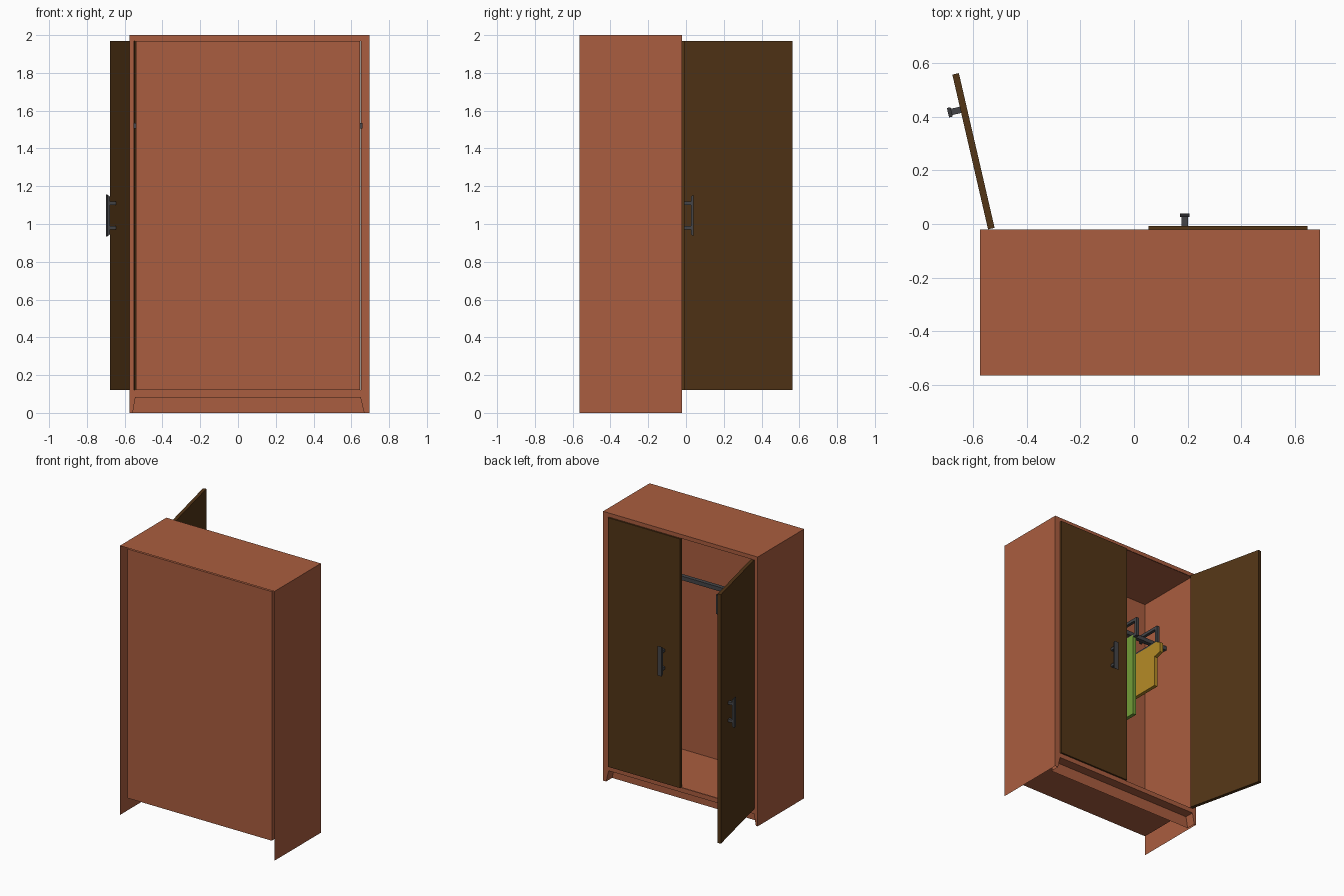
import bpy, math
from mathutils import Matrix, Vector

if "Cube" in bpy.data.objects:
    bpy.data.objects.remove(bpy.data.objects["Cube"])

def mat(name, col):
    m = bpy.data.materials.new(name)
    m.diffuse_color = (*col, 1)
    m.use_nodes = True
    m.node_tree.nodes["Principled BSDF"].inputs["Base Color"].default_value = m.diffuse_color
    return m

WOOD = mat("terracotta", (0.40, 0.11, 0.05))
BROWN = mat("dark_brown", (0.085, 0.035, 0.008))
GREY = mat("dark_grey", (0.06, 0.06, 0.065))
GREEN = mat("green", (0.17, 0.34, 0.04))
YELLOW = mat("mustard", (0.46, 0.26, 0.02))

def mesh(name, verts, faces, m, mtx=Matrix()):
    me = bpy.data.meshes.new(name)
    me.from_pydata([mtx @ Vector(v) for v in verts], [], faces)
    me.materials.append(m)
    ob = bpy.data.objects.new(name, me)
    bpy.context.collection.objects.link(ob)
    return ob

BOX = {"b": (0, 3, 2, 1), "t": (4, 5, 6, 7), "-y": (0, 1, 5, 4),
       "+x": (1, 2, 6, 5), "+y": (2, 3, 7, 6), "-x": (3, 0, 4, 7)}

def box(name, x0, x1, y0, y1, z0, z1, m, mtx=Matrix(), skip=()):
    v = [(x, y, z) for z in (z0, z1)
         for x, y in ((x0, y0), (x1, y0), (x1, y1), (x0, y1))]
    return mesh(name, v, [f for k, f in BOX.items() if k not in skip], m, mtx)

def slab(name, pts, x, t, m):
    """Extrude a (y, z) outline along x, centred on x."""
    n = len(pts)
    v = [(x + s * t / 2, *p) for s in (-1, 1) for p in pts]
    f = [tuple(range(n))[::-1], tuple(range(n, 2 * n))]
    f += [(i, (i + 1) % n, n + (i + 1) % n, n + i) for i in range(n)]
    return mesh(name, v, f, m)

# Outer shell: thin sides and top, open at the back and bottom
L, R, F, B = -0.575, 0.695, -0.02, -0.565
box("outer_shell", L, R, B, F, 0, 2, WOOD, skip=("b", "-y", "+y"))

# Door-side frame with a door opening and a tapered toe opening
DL, DR, D0, D1 = -0.55, 0.65, 0.12, 1.97
TL, TR, TZ = -0.545, 0.65, 0.085
frame = [(L, 0), (R, 0), (R, 2), (L, 2), (DL, D0), (DR, D0), (DR, D1), (DL, D1),
         (-0.56, 0), (0.67, 0), (TR, TZ), (TL, TZ)]
mesh("front_frame", [(x, F, z) for x, z in frame],
     [(3, 2, 6, 7), (2, 1, 9, 10, 5, 6), (0, 3, 7, 4, 11, 8), (4, 5, 10, 11)], WOOD)

# Recessed toe kick
TD = F - 0.07
mesh("toe_kick", [(x, y, z) for y in (F, TD) for x, z in frame[8:]],
     [(4, 5, 6, 7), (1, 5, 6, 2), (2, 6, 7, 3), (3, 7, 4, 0)], WOOD)

# Inner compartment, open towards the doors
box("inner_compartment", -0.54, 0.645, -0.525, F - 0.002, D0, D1, WOOD, skip=("+y",))

# Doors with pull handles, built from the hinge edge
def door(side, mtx, hx):
    box(side + "_door", 0, 0.593, -0.025, 0, D0, D1, BROWN, mtx)
    for i, z in enumerate((0.98, 1.11)):
        box(f"{side}_handle_stem_{i}", hx - 0.012, hx + 0.012, 0, 0.036,
            z - 0.01, z + 0.01, GREY, mtx)
    a = 0.018
    v = [(hx + x, y, z) for x in (-a, a)
         for y, z in ((0.034, 0.945), (0.048, 0.935), (0.048, 1.155), (0.034, 1.145))]
    mesh(side + "_handle_bar", v, [(0, 1, 2, 3), (7, 6, 5, 4), (0, 4, 5, 1),
         (1, 5, 6, 2), (2, 6, 7, 3), (3, 7, 4, 0)], GREY, mtx)

door("closed", Matrix.Translation((0.055, -0.008, 0)), 0.135)
door("open", Matrix.Translation((-0.545, F, 0)) @
     Matrix.Rotation(math.radians(103), 4, "Z"), 0.458)

# Hanging rail
RY = -0.31
box("hanging_rail", -0.552, 0.66, RY - 0.015, RY + 0.015, 1.505, 1.535, GREY)

# Boxy hangers: hook over the rail, drop, and lower arm
def hanger(name, x):
    t, c = 0.011, RY
    hook = [(c - 0.03, 1.50), (c - 0.03, 1.558), (c + 0.165, 1.558), (c + 0.165, 1.415),
            (c - 0.155, 1.415), (c - 0.155, 1.438), (c + 0.142, 1.438),
            (c + 0.142, 1.536), (c - 0.016, 1.536), (c - 0.016, 1.50)]
    slab(name, hook, x, 2 * t, GREY)

hanger("hanger_1", -0.155)
hanger("hanger_2", -0.34)

# Clothes
def mirrored(half):
    return [(RY + y, z) for y, z in half] + [(RY - y, z) for y, z in half[::-1]]

slab("green_garment", mirrored([(0.13, 0.80), (0.13, 1.43)]), -0.155, 0.026, GREEN)
slab("yellow_shirt", mirrored([(0.14, 1.09), (0.14, 1.32), (0.20, 1.335), (0.20, 1.41),
                               (0.15, 1.43), (0.06, 1.425)]), -0.34, 0.026, YELLOW)
